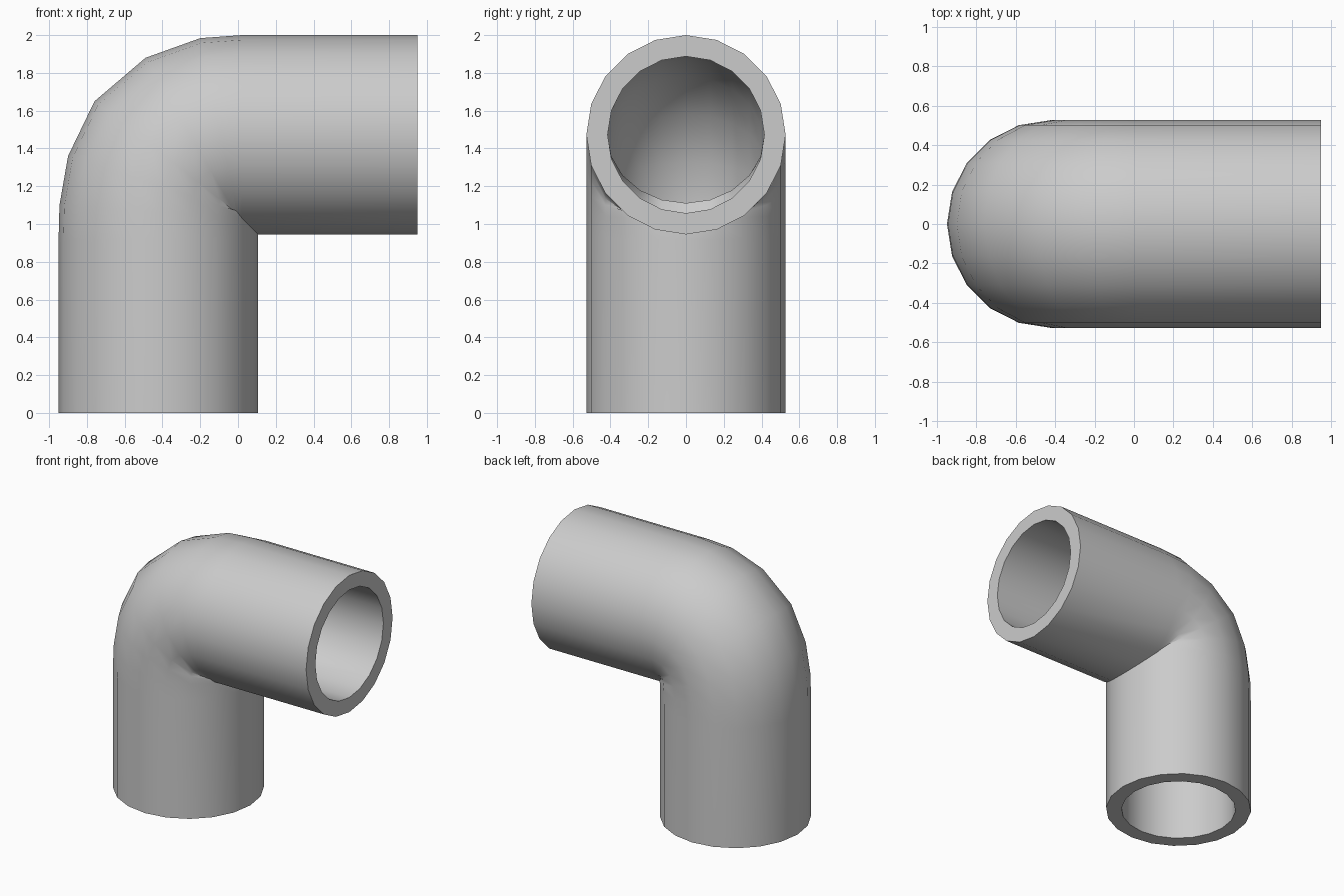
import bpy, bmesh
from math import sin, cos, radians, pi

if "Cube" in bpy.data.objects:
    bpy.data.objects.remove(bpy.data.objects["Cube"])

SIDES = 20
R_OUT, R_IN = 0.5275, 0.415

# Centre line of the elbow: x, z, heading in degrees
path = [
    (-0.4225, 0.00, 90), (-0.4225, 0.92, 90), (-0.419, 1.063, 86),
    (-0.398, 1.197, 72), (-0.344, 1.325, 52), (-0.226, 1.423, 30),
    (-0.09, 1.468, 12), (0.02, 1.4725, 0), (0.95, 1.4725, 0),
]

bm = bmesh.new()


def ring(x, z, heading, r, squeeze):
    a = radians(heading)
    verts = []
    for i in range(SIDES):
        t = 2 * pi * i / SIDES
        d = r * cos(t)
        if d < 0:
            d *= squeeze
        verts.append(bm.verts.new((x - d * sin(a), r * sin(t), z + d * cos(a))))
    return verts


def bridge(a, b):
    for i in range(SIDES):
        j = (i + 1) % SIDES
        bm.faces.new((a[i], a[j], b[j], b[i]))


# Outer skin along the path, then the bore back again, closed by the end rims
outer = [ring(x, z, h, R_OUT, 1.0) for x, z, h in path]
bore = [ring(x, z, h, R_IN, 0.88 if 0 < h < 80 else 1.0) for x, z, h in path]
loop = outer + bore[::-1]
for k in range(len(loop)):
    bridge(loop[k], loop[(k + 1) % len(loop)])
bmesh.ops.recalc_face_normals(bm, faces=bm.faces)

mesh = bpy.data.meshes.new("pipe_elbow")
bm.to_mesh(mesh)
bm.free()
pipe = bpy.data.objects.new("pipe_elbow", mesh)
bpy.context.collection.objects.link(pipe)

# Smooth walls, sharp rims
bpy.context.view_layer.objects.active = pipe
pipe.select_set(True)
bpy.ops.object.shade_smooth_by_angle(angle=radians(40))
